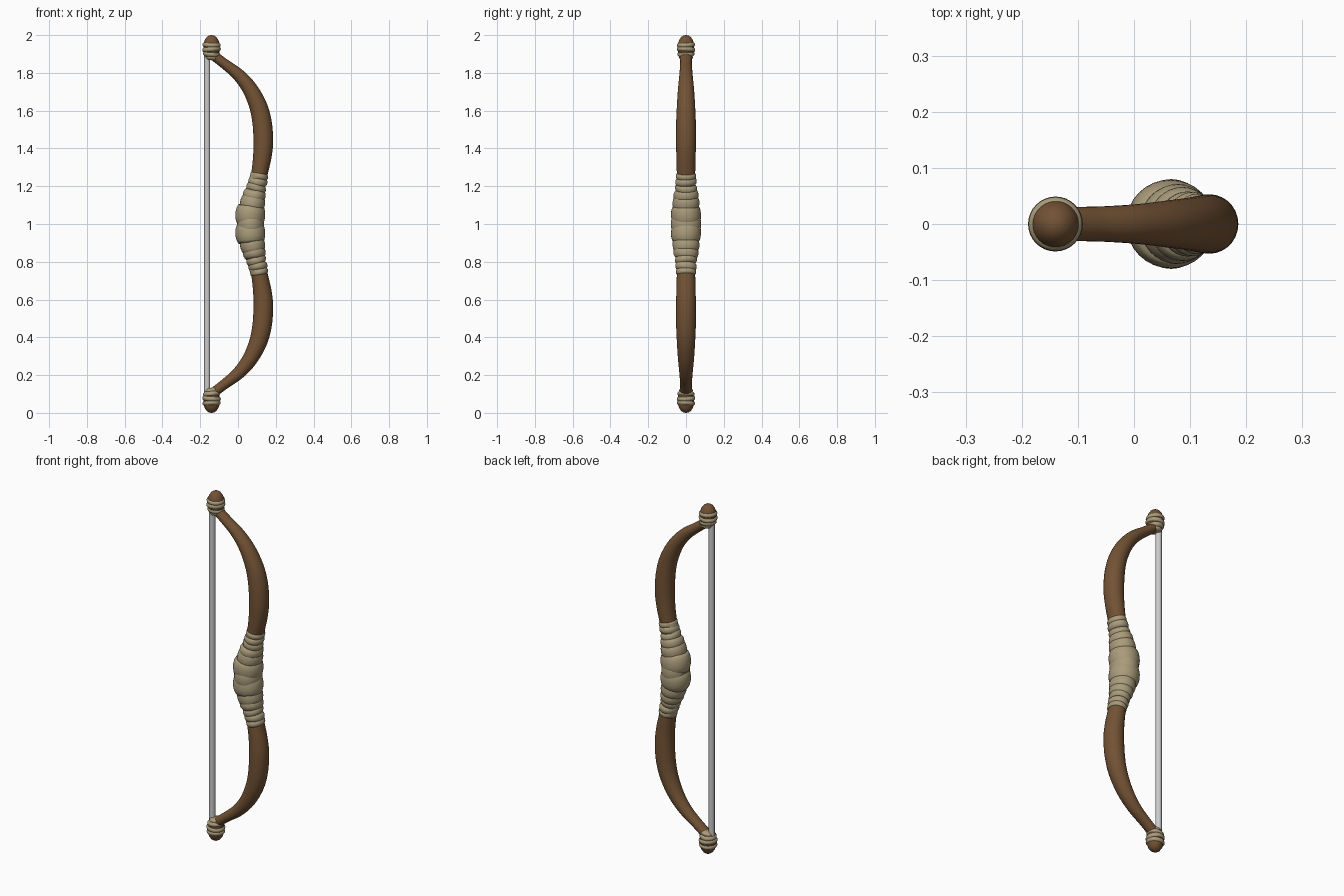
import bpy, bmesh
from math import sin, cos, pi, atan2
from mathutils import Vector, Matrix

if "Cube" in bpy.data.objects:
    bpy.data.objects.remove(bpy.data.objects["Cube"])


def material(name, rgb):
    m = bpy.data.materials.new(name)
    m.diffuse_color = (*rgb, 1)
    m.use_nodes = True
    m.node_tree.nodes["Principled BSDF"].inputs["Base Color"].default_value = m.diffuse_color
    return m


WOOD = material("wood", (0.17, 0.085, 0.035))
CLOTH = material("cloth", (0.40, 0.33, 0.20))


def skin(bm, rings):
    """Join a list of rings of points into a capped tube."""
    vs = [[bm.verts.new(p) for p in r] for r in rings]
    n = len(vs[0])
    for a, b in zip(vs, vs[1:]):
        for i in range(n):
            bm.faces.new((a[i], a[(i + 1) % n], b[(i + 1) % n], b[i]))
    bm.faces.new(vs[0][::-1])
    bm.faces.new(vs[-1])


def finish(bm, name, mat=None, mirror=True):
    """Objects sit at z = 1 so the lower half is a z mirror."""
    bmesh.ops.recalc_face_normals(bm, faces=bm.faces)
    me = bpy.data.meshes.new(name)
    bm.to_mesh(me)
    bm.free()
    me.polygons.foreach_set("use_smooth", [True] * len(me.polygons))
    if mat:
        me.materials.append(mat)
    ob = bpy.data.objects.new(name, me)
    ob.location = (0, 0, 1)
    bpy.context.collection.objects.link(ob)
    if mirror:
        m = ob.modifiers.new("Mirror", "MIRROR")
        m.use_axis = (False, False, True)
        m.use_mirror_merge = False
    return ob


def catmull(pts, steps=5):
    p = [Vector(q) for q in pts]
    p = [2 * p[0] - p[1]] + p + [2 * p[-1] - p[-2]]
    out = []
    for a, b, c, d in zip(p, p[1:], p[2:], p[3:]):
        for k in range(steps):
            t = k / steps
            out.append(0.5 * (2 * b + (c - a) * t + (2 * a - 5 * b + 4 * c - d) * t * t
                              + (3 * b - a - 3 * c + d) * t ** 3))
    return out + [p[-2]]


def sweep(name, pts, mat, n=28):
    """Tube along (x, z, in-plane radius, y radius) points."""
    path = catmull([q[:2] + (0,) for q in pts])
    size = catmull([q[2:] + (0,) for q in pts])
    rings = []
    for i, (p, s) in enumerate(zip(path, size)):
        t = (path[min(i + 1, len(path) - 1)] - path[max(i - 1, 0)]).normalized()
        rings.append([(p.x + t.y * s.x * cos(a), s.y * sin(a), p.y - t.x * s.x * cos(a))
                      for a in (2 * pi * k / n for k in range(n))])
    bm = bmesh.new()
    skin(bm, rings)
    return finish(bm, name, mat)


def band(bm, x, z, rx, ry, h, tilt_y=0, tilt_x=0, n=32):
    """One rounded, slanted turn of wrapping."""
    m = (Matrix.Translation((x, 0, z)) @ Matrix.Rotation(tilt_y, 4, 'Y')
         @ Matrix.Rotation(tilt_x, 4, 'X'))
    rings = []
    for k in range(9):
        u = -1 + k / 4
        inset = 0.014 * abs(u) ** 2.5
        rings.append([m @ Vector(((rx - inset) * cos(a), (ry - inset) * sin(a), u * h / 2))
                      for a in (2 * pi * i / n for i in range(n))])
    skin(bm, rings)


# Curved wooden limbs
sweep("limb", [(0.10, 0.20, 0.042, 0.044), (0.116, 0.28, 0.044, 0.049),
               (0.129, 0.36, 0.049, 0.051), (0.134, 0.44, 0.052, 0.053),
               (0.127, 0.54, 0.051, 0.052), (0.105, 0.63, 0.047, 0.048),
               (0.06, 0.72, 0.040, 0.042), (0.0, 0.792, 0.033, 0.035),
               (-0.07, 0.847, 0.027, 0.031), (-0.14, 0.90, 0.026, 0.031)], WOOD)

# Grip wrapping: core sleeve plus slanted turns
sweep("grip_core", [(0.064, 0, 0.062, 0.070), (0.066, 0.06, 0.062, 0.066),
                    (0.078, 0.12, 0.055, 0.058), (0.096, 0.20, 0.046, 0.049),
                    (0.113, 0.265, 0.046, 0.050)], CLOTH)
bm = bmesh.new()
for b in [(0.065, 0.048, 0.079, 0.079, 0.105, 0.06, 0.06),
          (0.077, 0.110, 0.066, 0.071, 0.085, 0.22, -0.10),
          (0.086, 0.152, 0.060, 0.066, 0.065, 0.12, 0.12),
          (0.096, 0.190, 0.053, 0.058, 0.050, 0.32, -0.10),
          (0.105, 0.224, 0.051, 0.057, 0.048, 0.14, 0.10),
          (0.113, 0.254, 0.047, 0.054, 0.042, 0.25, 0.0)]:
    band(bm, *b)
finish(bm, "grip_wrap", CLOTH)
bm = bmesh.new()
band(bm, 0.066, 0, 0.071, 0.080, 0.10)
finish(bm, "grip_middle_wrap", CLOTH, mirror=False)

# Wooden tip knobs
bm = bmesh.new()
profile = [(0.024, 0.872), (0.038, 0.89), (0.043, 0.915), (0.043, 0.945), (0.041, 0.96),
           (0.035, 0.976), (0.025, 0.99), (0.013, 0.998), (0.002, 1.0)]
skin(bm, [[(-0.14 + r * cos(2 * pi * i / 32), r * sin(2 * pi * i / 32), z)
           for i in range(32)] for r, z in profile])
finish(bm, "tip_knob", WOOD)

# Wrapping around the knobs
bm = bmesh.new()
for b in [(-0.14, 0.948, 0.048, 0.048, 0.030, 0.05, 0.05),
          (-0.14, 0.924, 0.049, 0.049, 0.032, -0.08, -0.05),
          (-0.14, 0.900, 0.045, 0.045, 0.032, 0.10, 0.05),
          (-0.138, 0.882, 0.036, 0.036, 0.030, 0.15, 0.0)]:
    band(bm, *b)
finish(bm, "tip_wrap", CLOTH)

# Bowstring
bm = bmesh.new()
bmesh.ops.create_cone(bm, cap_ends=True, segments=16, radius1=0.016, radius2=0.016, depth=1.82,
                      matrix=Matrix.Translation((-0.163, 0, 0)))
string = finish(bm, "bowstring", mirror=False)
bpy.context.view_layer.objects.active = string
string.select_set(True)
bpy.ops.object.shade_smooth_by_angle()
